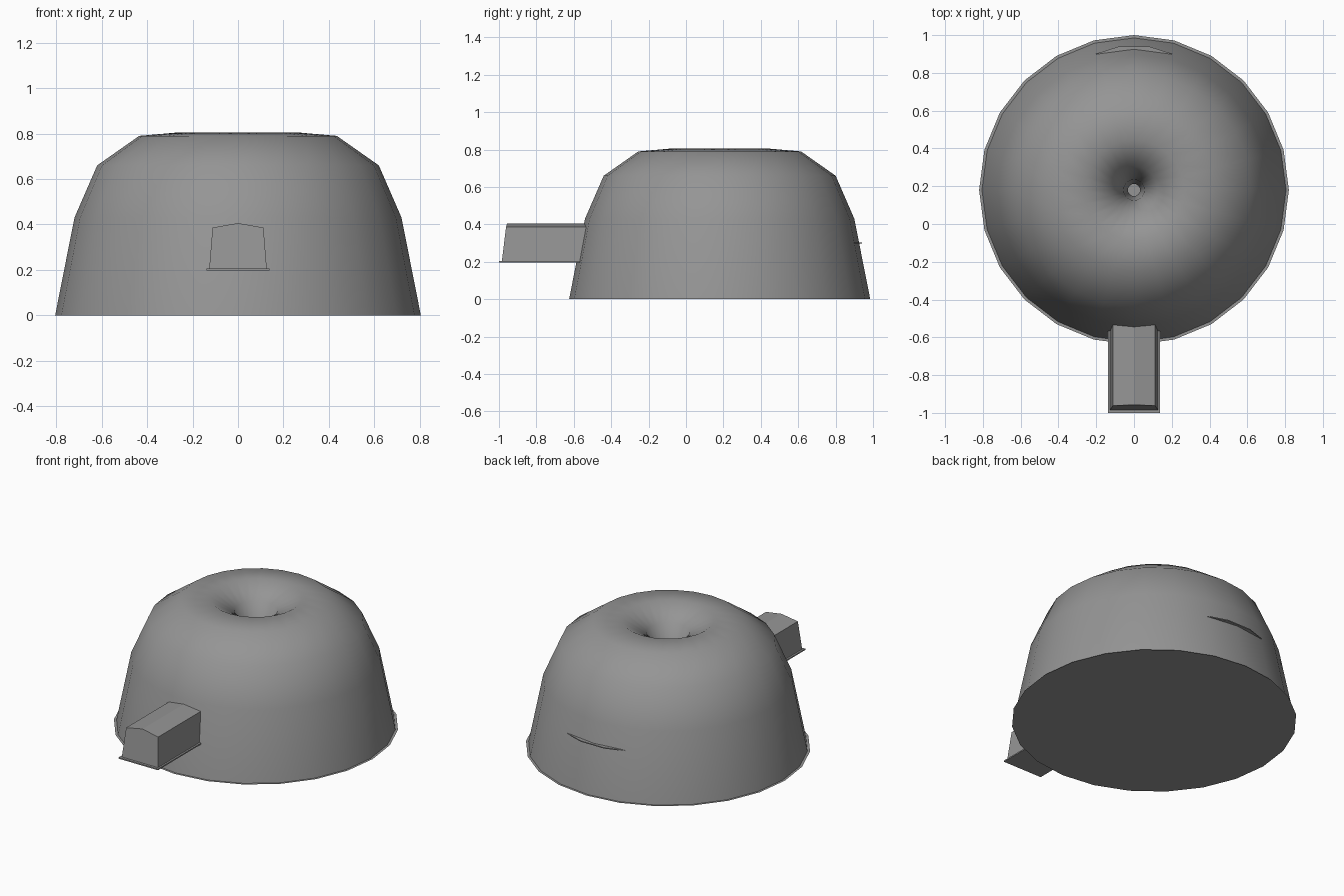
import bpy, bmesh
from math import sin, cos, pi

cube = bpy.data.objects.get("Cube")
if cube:
    bpy.data.objects.remove(cube)

CENTRE_Y = 0.18
SEGMENTS = 24

grey = bpy.data.materials.new("plain grey")
grey.use_nodes = True
grey.diffuse_color = (0.3, 0.3, 0.3, 1)
grey.node_tree.nodes["Principled BSDF"].inputs["Base Color"].default_value = (0.3, 0.3, 0.3, 1)


def finish(name, bm, smooth=False):
    mesh = bpy.data.meshes.new(name)
    bm.to_mesh(mesh)
    bm.free()
    mesh.materials.append(grey)
    obj = bpy.data.objects.new(name, mesh)
    bpy.context.collection.objects.link(obj)
    if smooth:
        for poly in mesh.polygons:
            poly.use_smooth = True
    return obj


def ring(bm, radius, z):
    angles = [2 * pi * i / SEGMENTS for i in range(SEGMENTS)]
    return [bm.verts.new((radius * cos(a), CENTRE_Y + radius * sin(a), z)) for a in angles]


def lathe(name, profile, smooth):
    """Revolve (radius, z) points about the upright axis of the dome."""
    bm = bmesh.new()
    rings = [ring(bm, r, z) for r, z in profile]
    for a, b in zip(rings, rings[1:]):
        for i in range(SEGMENTS):
            j = (i + 1) % SEGMENTS
            bm.faces.new((a[i], a[j], b[j], b[i]))
    return finish(name, bm, smooth)


def prism(name, lower, upper):
    """Close the space between two matching outlines."""
    bm = bmesh.new()
    a = [bm.verts.new(p) for p in lower]
    b = [bm.verts.new(p) for p in upper]
    bm.faces.new(a)
    bm.faces.new(b)
    for i in range(len(a)):
        j = (i + 1) % len(a)
        bm.faces.new((a[i], a[j], b[j], b[i]))
    bmesh.ops.recalc_face_normals(bm, faces=bm.faces)
    return finish(name, bm)


# Rounded dome that rolls over into a central funnel
lathe("dome", [(0.805, 0), (0.72, 0.43), (0.62, 0.66), (0.435, 0.79), (0.265, 0.805),
               (0.125, 0.725), (0.055, 0.52), (0.032, 0.25), (0.05, 0.002)], True)

# Flat base sheet with a small round centre
lathe("base_sheet", [(0.05, 0), (0.82, 0)], False)
bm = bmesh.new()
bm.faces.new(ring(bm, 0.05, 0.0))
finish("funnel_floor", bm)

# Entrance tunnel with a shallow ridged roof and leaning walls
def tunnel_outline(y_low, y_high):
    return [(-0.127, y_low, 0.2), (0.127, y_low, 0.2), (0.112, y_high, 0.386),
            (0, y_high + 0.005, 0.406), (-0.112, y_high, 0.386)]


prism("entrance_tunnel", tunnel_outline(-0.985, -0.962), tunnel_outline(-0.5, -0.5))

# Thin plates: the entrance floor and the ledge on the back
def plate(name, outline, z, thickness):
    prism(name, [(x, y, z) for x, y in outline], [(x, y, z + thickness) for x, y in outline])


plate("entrance_floor", [(-0.138, -1), (0.138, -1), (0.138, -0.5), (-0.138, -0.5)], 0.197, 0.008)
plate("back_ledge", [(-0.205, 0.9), (-0.08, 0.94), (0.08, 0.94), (0.205, 0.9), (0, 0.85)], 0.297, 0.006)
